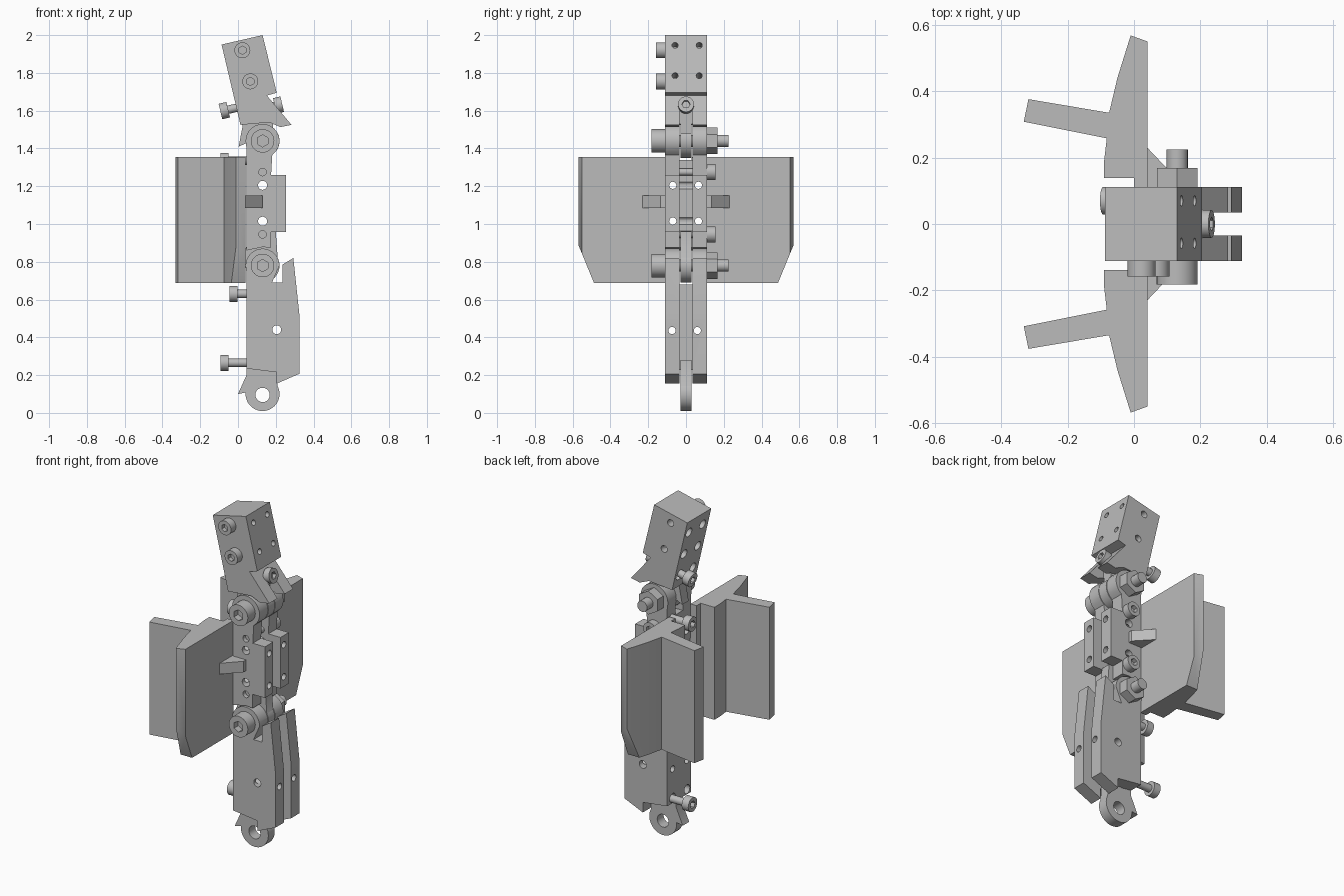
import bpy, bmesh, math
from mathutils import Vector

if "Cube" in bpy.data.objects:
    bpy.data.objects.remove(bpy.data.objects["Cube"])

steel = bpy.data.materials.new("steel_grey")
steel.use_nodes = True
steel.diffuse_color = (0.5, 0.5, 0.5, 1)
steel.node_tree.nodes["Principled BSDF"].inputs["Base Color"].default_value = (0.5, 0.5, 0.5, 1)

HALF, GAP, PIN_X, LUG_R = 0.112, 0.034, 0.13, 0.09
X, Y, Z = Vector((1, 0, 0)), Vector((0, 1, 0)), Vector((0, 0, 1))


def finish(name, bm):
    bmesh.ops.recalc_face_normals(bm, faces=bm.faces)
    mesh = bpy.data.meshes.new(name)
    bm.to_mesh(mesh)
    bm.free()
    mesh.materials.append(steel)
    obj = bpy.data.objects.new(name, mesh)
    bpy.context.collection.objects.link(obj)
    return obj


def extrude(points, depth):
    bm = bmesh.new()
    face = bm.faces.new([bm.verts.new(p) for p in points])
    new = bmesh.ops.extrude_face_region(bm, geom=[face])["geom"]
    verts = [v for v in new if isinstance(v, bmesh.types.BMVert)]
    bmesh.ops.translate(bm, verts=verts, vec=depth)
    return bm


def prism(name, profile, y0=-HALF, y1=HALF):
    """Side profile in x and z, extruded along y."""
    return finish(name, extrude([(x, y0, z) for x, z in profile], Y * (y1 - y0)))


def rod(name, start, end, radius, sides=32):
    start, end = Vector(start), Vector(end)
    axis = (end - start).normalized()
    u = axis.cross(X if abs(axis.x) < 0.5 else Z).normalized()
    v = axis.cross(u)
    turn = [2 * math.pi * i / sides for i in range(sides)]
    ring = [start + radius * (u * math.cos(a) + v * math.sin(a)) for a in turn]
    return finish(name, extrude(ring, end - start))


def combine(obj, others, operation):
    """Boolean with each helper, then bake and remove the helpers."""
    for other in others:
        mod = obj.modifiers.new("bool", 'BOOLEAN')
        mod.operation, mod.solver, mod.object = operation, 'EXACT', other
        other.hide_render = True
    deps = bpy.context.evaluated_depsgraph_get()
    mesh = bpy.data.meshes.new_from_object(obj.evaluated_get(deps))
    obj.modifiers.clear()
    obj.data = mesh
    for other in others:
        bpy.data.objects.remove(other)


def hole(point, axis, radius, reach=0.5):
    p = Vector(point)
    return rod("hole", p - axis * reach, p + axis * reach, radius, 20)


def box(x0, x1, z0, z1):
    return prism("slot", [(x0, z0), (x1, z0), (x1, z1), (x0, z1)], -GAP, GAP)


def arc(z, start, end, steps=14):
    """Points round a hinge centre."""
    angles = [math.radians(start + (end - start) * i / steps) for i in range(steps + 1)]
    return [(PIN_X + LUG_R * math.cos(a), z + LUG_R * math.sin(a)) for a in angles]


def lug(z, tilt=0.0):
    """Hinge tongue with a stop horn on the back."""
    c, s = math.cos(tilt), math.sin(tilt)
    pts = [(-0.13, 0), (-0.085, 0.1), (-0.085, 0.18), (0.07, 0.18), (0.08, 0.04)]
    tongue = prism("tongue", [(PIN_X + c * x - s * h, z + s * x + c * h) for x, h in pts],
                   -0.03, 0.03)
    eye = rod("eye", (PIN_X, -0.03, z), (PIN_X, 0.03, z), LUG_R, 40)
    combine(tongue, [eye], 'UNION')
    return tongue


def socket_screw(name, seat, axis, radius, height, shaft, shaft_r):
    """Cap screw: the head grows from the seat along the axis."""
    seat, axis = Vector(seat), Vector(axis).normalized()
    head = rod(name, seat, seat + axis * height, radius)
    hexagon = rod("socket", seat + axis * height * 0.45, seat + axis * (height + 0.02),
                  radius * 0.52, 6)
    combine(head, [hexagon], 'DIFFERENCE')
    rod(name + "_shaft", seat + axis * 0.001, seat - axis * shaft, shaft_r, 20)


# Top block, leaning back, with a split foot
lean = Vector((0.973, 0, 0.23))
down = Vector((0.23, 0, -0.973))
top = prism("top_block", [(-0.087, 1.95), (0.13, 2.0), (0.205, 1.695), (0.153, 1.68),
                          (0.283, 1.525), (0.225, 1.513), (0.165, 1.538), (0.013, 1.525)])
combine(top, [lug(1.44, 0.235)], 'UNION')
cuts = [box(0.185, 0.4, 1.48, 1.6), hole((PIN_X, 0, 1.44), Y, 0.034)]
for y in (-0.058, 0.07):
    for z in (1.95, 1.78):
        cuts.append(hole((0.16, y, z), lean, 0.016, 0.12))
    for i in range(3):
        p = Vector((-0.087, y, 1.95)) + down * (0.08 + 0.14 * i)
        cuts.append(hole(p, lean, 0.027, 0.06))
for x, z in ((0.023, 1.92), (0.065, 1.755)):
    cuts.append(hole((x, HALF, z), Y, 0.02, 0.07))
combine(top, cuts, 'DIFFERENCE')

# Middle link: fork on top, tongue below, split front pad
middle = prism("middle_link", [(0.045, 0.86), (0.045, 1.40)] + arc(1.44, 180, -55) +
               [(0.175, 1.26), (0.255, 1.26), (0.255, 0.957), (0.175, 0.957),
                (0.175, 0.875), (0.13, 0.878)])
cuts = [box(-0.1, 0.4, 1.34, 1.6), box(0.115, 0.4, 0.8, 1.4)]
combine(middle, cuts, 'DIFFERENCE')
combine(middle, [lug(0.78)], 'UNION')
cuts = [hole((PIN_X, 0, z), Y, 0.034) for z in (1.44, 0.78)]
cuts += [hole((PIN_X, 0, z), Y, 0.024) for z in (1.205, 1.015)]
cuts += [hole((PIN_X, -HALF, z), Y, 0.02, 0.03) for z in (1.275, 0.945)]
cuts += [hole((0.1, y, z), X, 0.019) for y in (-0.07, 0.066) for z in (1.205, 1.015)]
combine(middle, cuts, 'DIFFERENCE')

# Lower link: fork on top, paired front plates, tongue below
lower = prism("lower_link", [(0.045, 0.235), (0.045, 0.74)] + arc(0.78, 180, 0) +
              [(0.235, 0.785), (0.293, 0.82), (0.325, 0.52), (0.325, 0.207),
               (0.205, 0.155), (0.205, 0.215)])
cuts = [box(-0.1, 0.4, 0.68, 0.95), box(0.115, 0.4, 0.1, 0.8)]
# Clear the front of the fork above the shoulder
cuts.append(prism("shoulder", [(0.18, 0.69), (0.235, 0.69), (0.235, 0.9), (0.22, 0.9),
                               (0.22, 0.78)], -0.2, 0.2))
combine(lower, cuts, 'DIFFERENCE')
combine(lower, [lug(0.1)], 'UNION')
cuts = [hole((PIN_X, 0, 0.78), Y, 0.034), hole((PIN_X, 0, 0.095), Y, 0.038),
        hole((0.205, 0, 0.44), Y, 0.023)]
for y in (-0.074, 0.06):
    cuts.append(hole((0.1, y, 0.436), X, 0.019))
    cuts += [hole((0.045, y, z), X, 0.026, 0.05) for z in (0.63, 0.265)]
combine(lower, cuts, 'DIFFERENCE')

# Hinge bolts with hex nuts
for name, z in (("upper", 1.44), ("lower", 0.78)):
    socket_screw(name + "_hinge_bolt", (PIN_X, -HALF, z), -Y, 0.062, 0.07, 0.337, 0.032)
    rod(name + "_hinge_nut", (PIN_X, HALF, z), (PIN_X, 0.168, z), 0.07, 6)

# Small cap screws
for i, (x, z) in enumerate(((0.023, 1.92), (0.065, 1.755))):
    socket_screw(f"top_side_screw_{i}", (x, -HALF, z), -Y, 0.042, 0.046, 0.1, 0.02)
for i, z in enumerate((1.275, 0.945)):
    socket_screw(f"middle_side_screw_{i}", (PIN_X, HALF, z), Y, 0.042, 0.044, 0.2, 0.019)
socket_screw("foot_screw", (0.195, 0, 1.625), lean, 0.042, 0.04, 0.1, 0.022)
socket_screw("back_screw_top", (-0.052, 0.07, 1.605), -lean, 0.042, 0.042, 0.09, 0.022)
for name, x, z in (("middle", -0.05, 1.335), ("lower", -0.003, 0.63), ("bottom", -0.05, 0.265)):
    socket_screw("back_screw_" + name, (x, 0.07, z), -X, 0.042, 0.043, 0.13, 0.022)

# Side panels with angled rear fins, and the small wedge braces
outline = [(0.04, 0.10), (0.04, 0.55), (-0.01, 0.568), (-0.05, 0.44), (-0.075, 0.335),
           (-0.318, 0.376), (-0.332, 0.308), (-0.082, 0.258), (-0.09, 0.19),
           (-0.09, 0.138), (0.0, 0.138), (0.0, 0.10)]
brace = [(0.04, 0.1), (0.04, 0.23), (0.13, 0.135), (0.13, 0.1)]
for side, s in (("right", -1), ("left", 1)):
    bm = extrude([(x, s * y, 0.688) for x, y in outline], Z * 0.667)
    cut = bmesh.ops.bisect_plane(bm, geom=bm.verts[:] + bm.edges[:] + bm.faces[:],
                                 plane_co=(0, s * 0.568, 0.885),
                                 plane_no=(0, s * 0.195, -0.08), clear_outer=True)
    edges = [e for e in cut["geom_cut"] if isinstance(e, bmesh.types.BMEdge)]
    bmesh.ops.holes_fill(bm, edges=edges)
    finish(side + "_panel", bm)
    finish(side + "_brace", extrude([(x, s * y, 1.085) for x, y in brace], Z * 0.065))

# Smooth the round parts, keep edges sharp
for obj in bpy.context.scene.objects:
    obj.select_set(obj.type == 'MESH')
    if obj.type == 'MESH':
        bpy.context.view_layer.objects.active = obj
bpy.ops.object.shade_smooth_by_angle(angle=math.radians(30))
